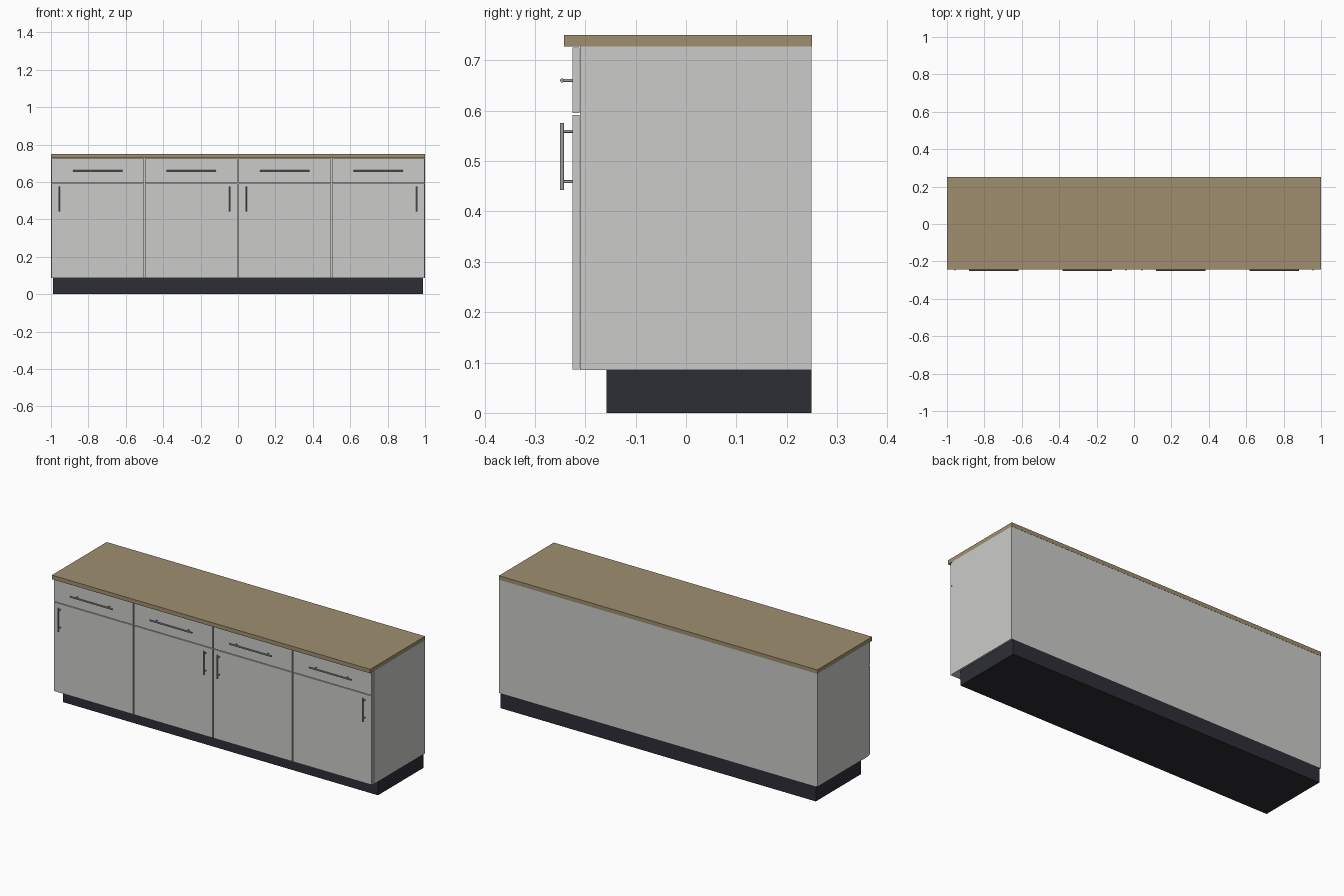
import bpy
import math

if "Cube" in bpy.data.objects:
    bpy.data.objects.remove(bpy.data.objects["Cube"])


def material(name, rgb):
    m = bpy.data.materials.new(name)
    m.diffuse_color = (*rgb, 1)
    m.use_nodes = True
    m.node_tree.nodes["Principled BSDF"].inputs["Base Color"].default_value = m.diffuse_color
    return m


WHITE = material("off white", (0.60, 0.60, 0.585))
WOOD = material("tan worktop", (0.35, 0.275, 0.16))
DARK = material("dark plinth", (0.027, 0.027, 0.037))
METAL = material("brushed metal", (0.36, 0.36, 0.36))


def box(name, x, y, z, mat):
    """Box given as (min, max) pairs on each axis."""
    bpy.ops.mesh.primitive_cube_add(size=1, location=[sum(p) / 2 for p in (x, y, z)])
    ob = bpy.context.object
    ob.name = name
    ob.scale = [p[1] - p[0] for p in (x, y, z)]
    bpy.ops.object.transform_apply(location=False, rotation=False, scale=True)
    ob.data.materials.append(mat)
    return ob


def rod(name, centre, length, radius, axis):
    rot = {"x": (0, math.pi / 2, 0), "y": (math.pi / 2, 0, 0), "z": (0, 0, 0)}[axis]
    bpy.ops.mesh.primitive_cylinder_add(vertices=16, radius=radius, depth=length,
                                        location=centre, rotation=rot)
    ob = bpy.context.object
    ob.name = name
    ob.data.materials.append(METAL)
    bpy.ops.object.shade_smooth_by_angle(angle=math.radians(40))


def handle(name, x, z, length, spacing, axis):
    """Bar handle held on two short posts."""
    rod(name + "_bar", (x, -0.246, z), length, 0.004, axis)
    for s in (-1, 1):
        d = s * spacing / 2
        px, pz = (x + d, z) if axis == "x" else (x, z + d)
        rod(name + "_post", (px, -0.2345, pz), 0.021, 0.003, "y")


# Main bodies
box("plinth", (-0.99, 0.99), (-0.158, 0.249), (0, 0.085), DARK)
box("worktop", (-1, 1), (-0.242, 0.25), (0.727, 0.75), WOOD)

# Four cabinet units, each with a drawer above a door
for i, hinge in enumerate((-1, 1, -1, 1)):
    cx = -0.75 + 0.5 * i
    box("cabinet_body", (cx - 0.25, cx + 0.25), (-0.21, 0.249), (0.085, 0.727), WHITE)
    front_x = (cx - 0.247, cx + 0.247)
    box("drawer_front", front_x, (-0.225, -0.2115), (0.595, 0.725), WHITE)
    box("door_front", front_x, (-0.225, -0.2115), (0.086, 0.591), WHITE)
    handle("drawer_handle", cx, 0.66, 0.265, 0.2, "x")
    handle("door_handle", cx + hinge * 0.207, 0.509, 0.133, 0.1, "z")
